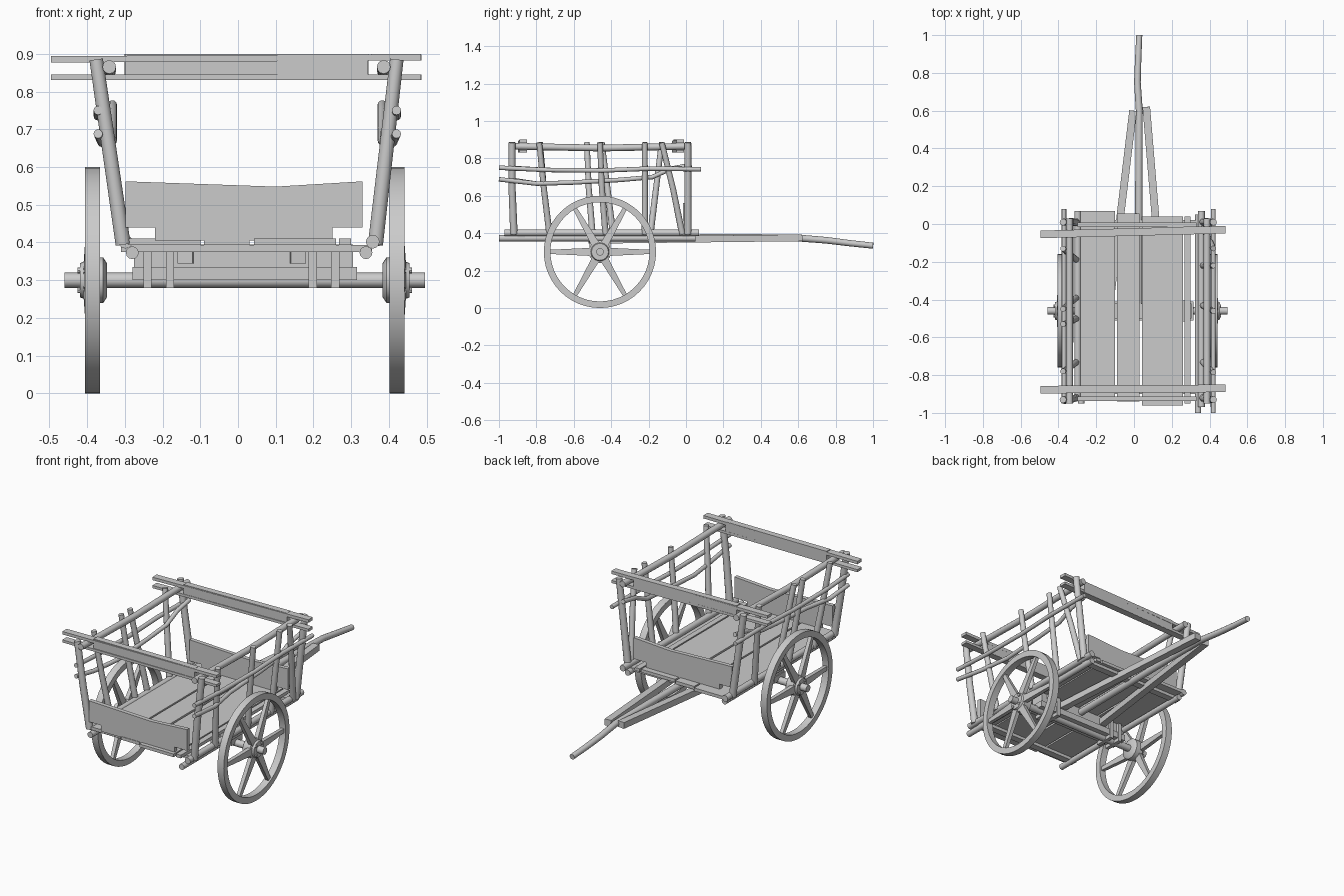
import bpy, bmesh, math
from mathutils import Vector

cube = bpy.data.objects.get("Cube")
if cube:
    bpy.data.objects.remove(cube, do_unlink=True)

wood = bpy.data.materials.new("weathered_grey")
wood.use_nodes = True
GREY = (0.6, 0.6, 0.6, 1)
wood.diffuse_color = GREY
wood.node_tree.nodes["Principled BSDF"].inputs["Base Color"].default_value = GREY

MID = 0.018          # centre line of the cart
AXLE_Y, AXLE_Z = -0.46, 0.30
parts = []


def finish(name, bm):
    bmesh.ops.recalc_face_normals(bm, faces=bm.faces)
    mesh = bpy.data.meshes.new(name)
    bm.to_mesh(mesh)
    bm.free()
    mesh.materials.append(wood)
    ob = bpy.data.objects.new(name, mesh)
    bpy.context.collection.objects.link(ob)
    parts.append(ob)
    return ob


def loft(bm, rings, closed=False):
    """Skin a list of point rings; cap the ends unless closed."""
    loops = [[bm.verts.new(p) for p in ring] for ring in rings]
    n = len(loops[0])
    pairs = list(zip(loops, loops[1:]))
    if closed:
        pairs.append((loops[-1], loops[0]))
    else:
        bm.faces.new(loops[0])
        bm.faces.new(loops[-1])
    for a, b in pairs:
        for i in range(n):
            j = (i + 1) % n
            bm.faces.new((a[i], a[j], b[j], b[i]))


def pole(name, points, r, r_end=None, sides=12):
    """Round pole along a path, optionally tapering."""
    pts = [Vector(p) for p in points]
    r_end = r_end or r
    ref = Vector((0, 0, 1)) if abs((pts[-1] - pts[0]).normalized().z) < 0.8 else Vector((0, 1, 0))
    rings = []
    for k, p in enumerate(pts):
        d = (pts[min(k + 1, len(pts) - 1)] - pts[max(k - 1, 0)]).normalized()
        u = d.cross(ref).normalized()
        v = d.cross(u)
        rad = r + (r_end - r) * k / (len(pts) - 1)
        rings.append([p + rad * (u * math.cos(t) + v * math.sin(t))
                      for t in (2 * math.pi * i / sides for i in range(sides))])
    bm = bmesh.new()
    loft(bm, rings)
    return finish(name, bm)


def bar(name, a, b, start, end=None, up=(0, 0, 1)):
    """Square bar from a to b; start and end are (width, height)."""
    a, b = Vector(a), Vector(b)
    d = (b - a).normalized()
    u = d.cross(Vector(up)).normalized()
    v = u.cross(d)
    rings = [[p + u * w * i / 2 + v * h * j / 2 for i, j in ((-1, -1), (1, -1), (1, 1), (-1, 1))]
             for p, (w, h) in ((a, start), (b, end or start))]
    bm = bmesh.new()
    loft(bm, rings)
    return finish(name, bm)


def block(name, x0, x1, y0, y1, z0, z1):
    y, z = (y0 + y1) / 2, (z0 + z1) / 2
    return bar(name, (x0, y, z), (x1, y, z), (y1 - y0, z1 - z0))


def lathe(name, profile, closed=False, sides=48):
    """Turn (x, radius) points about the axle."""
    rings = [[(x, AXLE_Y + r * math.cos(t), AXLE_Z + r * math.sin(t))
              for t in (2 * math.pi * i / sides for i in range(sides))] for x, r in profile]
    bm = bmesh.new()
    loft(bm, rings, closed)
    return finish(name, bm)


# Wheels
for side, label in ((-1, "right"), (1, "left")):
    def X(d):
        return MID + side * d
    lathe(label + "_wheel_rim", [(X(.383), .30), (X(.423), .30), (X(.423), .265), (X(.383), .265)], True)
    lathe(label + "_wheel_hub", [(X(.365), .045), (X(.375), .06), (X(.42), .06), (X(.425), .05),
                                 (X(.437), .045), (X(.437), .03)], sides=24)
    for k in range(6):
        c, s = math.cos(k * math.pi / 3), math.sin(k * math.pi / 3)
        bar(label + "_spoke", (X(.415), AXLE_Y + .04 * c, AXLE_Z + .04 * s),
            (X(.403), AXLE_Y + .27 * c, AXLE_Z + .27 * s), (.044, .024), (.022, .02), (1, 0, 0))
    for k in range(4):
        t = math.pi / 4 + k * math.pi / 2
        y, z = AXLE_Y + .037 * math.cos(t), AXLE_Z + .037 * math.sin(t)
        pole(label + "_hub_bolt", [(X(.43), y, z), (X(.443), y, z)], .008, sides=8)

# Axle and bolster
pole("axle", [(MID - .477, AXLE_Y, AXLE_Z), (MID + .477, AXLE_Y, AXLE_Z)], .02, sides=16)
block("bolster", -.28, .315, AXLE_Y - .05, AXLE_Y + .05, .30, .335)
block("bolster_top", -.275, .305, AXLE_Y - .04, AXLE_Y + .04, .335, .395)
for x in (-.24, -.18, .198, .258):
    block("axle_strap", x - .011, x + .011, AXLE_Y - .056, AXLE_Y + .056, .28, .39)

# Floor planks
for x0, x1, y0, y1 in ((-.29, -.10, -.93, .07), (-.09, .03, -.94, .055),
                       (.042, .26, -.96, .04), (.268, .30, -.95, .04)):
    block("floor_plank", x0, x1, y0, y1, .393, .411)
for y in (-.88, 0):
    block("floor_crossbar", -.31, .355, y - .02, y + .02, .375, .393)


# End boards, notched below and worn hollow on top
def end_board(name, y):
    outline = [(-.298, .44), (-.22, .44), (-.22, .405), (.25, .405), (.25, .44), (.33, .44),
               (.33, .562), (.10, .548), (-.298, .562)]
    bm = bmesh.new()
    loft(bm, [[(x, y + d, z) for x, z in outline] for d in (-.012, .012)])
    finish(name, bm)


end_board("front_board", -.925)
end_board("back_board", -.005)

# Draw shafts and pole
bar("right_shaft", (-.14, -.52, .362), (-.005, .60, .375), (.04, .036))
bar("left_shaft", (.16, -.52, .362), (.065, .62, .375), (.04, .036))
pole("draw_pole", [(.025, -.42, .372), (.026, .3, .376), (.028, .6, .374), (.018, .75, .362),
                   (.022, .87, .347), (.028, 1, .333)], .02, .016)

# Side frames: rails low and high, leaning posts and crooked sticks
# posts are (y at foot, y at bend, y at head)
sides = {
    "left": dict(s=1, foot=.367, head=.42, back=-1.0,
                 posts=((-.92, -.93, -.93), (-.73, -.76, -.785), (-.43, -.45, -.46),
                        (-.22, -.22, -.22), (-.02, -.07, -.13), (.01, .01, .01))),
    "right": dict(s=-1, foot=.308, head=.375, back=-.95,
                  posts=((-.92, -.93, -.93), (-.73, -.76, -.78), (-.50, -.52, -.53),
                         (-.39, -.42, -.45), (-.19, -.16, -.13), (.01, .01, .01))),
}
for label, f in sides.items():
    s, foot, head, y0 = f["s"], f["foot"], f["head"], f["back"]

    def lean(z):
        return foot + (head - foot) * (z - .42) / .46
    pole(label + "_sill_pole", [(s * (foot - .01), y0 + .03, .402), (s * (foot - .01), .07, .402)], .018)
    pole(label + "_lower_pole", [(s * (foot - .028), y0, .373), (s * (foot - .028), .05, .373)], .017)
    pole(label + "_top_rail", [(s * (head - .034), -.95, .865), (s * (head - .034), -.45, .855),
                               (s * (head - .034), .03, .865)], .018)
    for ya, yb, yc in f["posts"]:
        corner = ya in (-.92, .01)
        pole(label + "_post", [(s * lean(.395), ya, .395), (s * lean(.64), yb, .64), (s * lean(.885), yc, .885)],
             .02 if corner else .017, .018 if corner else .015)
    out, ins = s * (lean(.74) + .016), s * (lean(.74) - .022)
    pole(label + "_outer_stick", [(out, y0, .75), (out, -.75, .738), (out, -.45, .735),
                                  (out, -.2, .745), (out, .08, .742)], .012)
    pole(label + "_crooked_stick", [(out, y0, .688), (out - s * .01, -.80, .665), (ins, -.62, .67),
                                    (ins, -.35, .685), (ins, -.18, .70), (ins, -.08, .745),
                                    (ins, .03, .765)], .012)

# Top cross beams with slats gripping the rails
for label, ya, yb in (("front", -.872, -.87), ("back", -.05, -.03)):
    bar(label + "_cross_beam", (-.30, ya, .865), (.345, yb, .865), (.036, .07))
    bar(label + "_upper_slat", (-.495, ya - .005, .885), (.485, yb, .891), (.04, .017))
    bar(label + "_lower_slat", (-.495, ya - .005, .838), (.485, yb, .838), (.04, .015))

# Smooth round parts, keep edges crisp
bpy.ops.object.select_all(action='DESELECT')
for ob in parts:
    ob.select_set(True)
bpy.context.view_layer.objects.active = parts[0]
bpy.ops.object.shade_smooth_by_angle(angle=math.radians(35))
